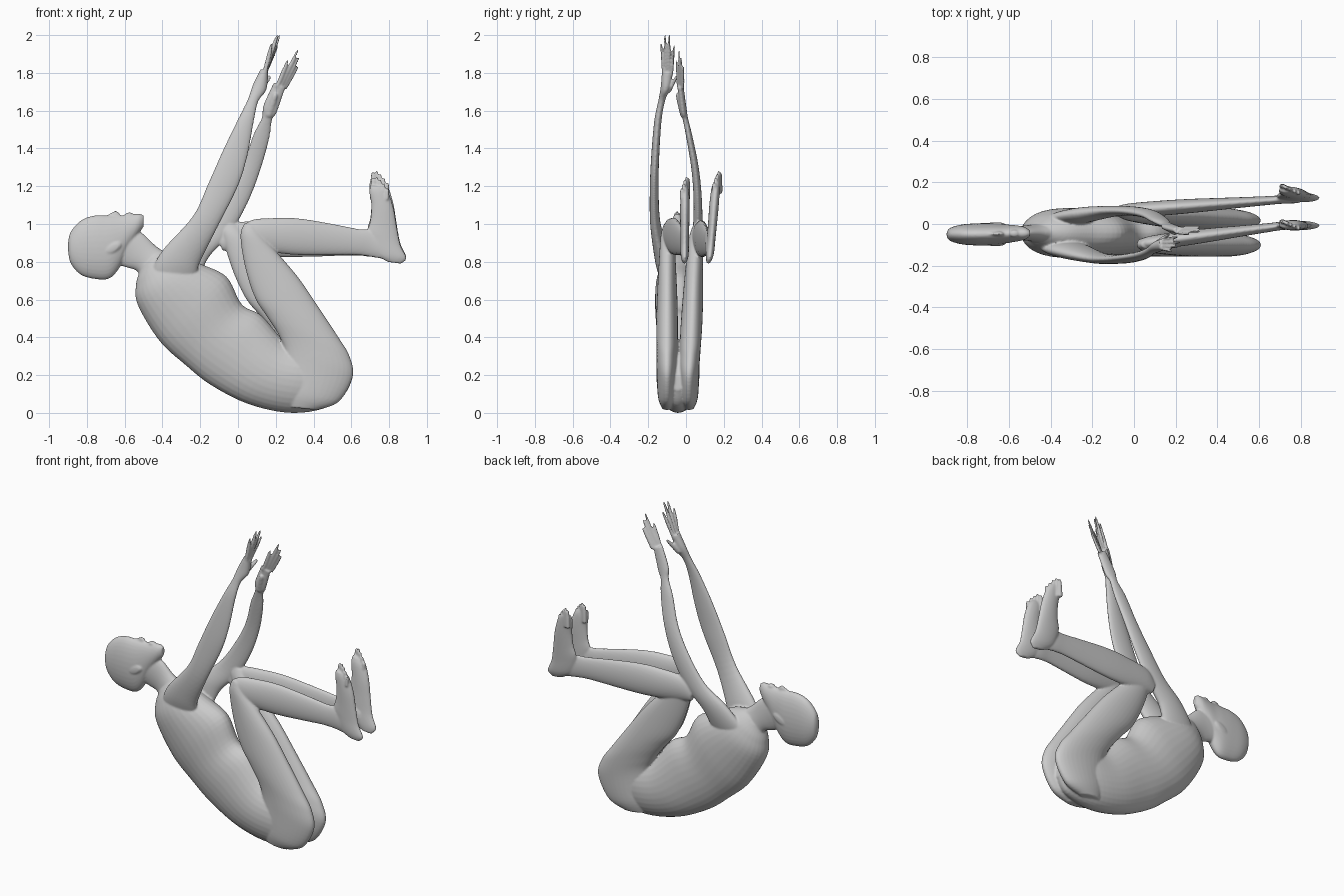
import bpy, bmesh, math
from mathutils import Vector

parts = []


def catmull(p0, p1, p2, p3, t):
    return [0.5 * (2 * b + (c - a) * t + (2 * a - 5 * b + 4 * c - d) * t * t
                   + (3 * b - a - 3 * c + d) * t ** 3) for a, b, c, d in zip(p0, p1, p2, p3)]


def loft(name, st, seg=32, steps=6):
    """Each station: edge point A (x, z), edge point B (x, z), centre y, half width in y."""
    rows = []
    for i in range(len(st) - 1):
        q = [st[max(i - 1, 0)], st[i], st[i + 1], st[min(i + 2, len(st) - 1)]]
        rows += [catmull(*q, k / steps) for k in range(steps)]
    rows.append(list(st[-1]))
    bm = bmesh.new()
    rings = []
    for ax, az, bx, bz, y, w in rows:
        c = Vector(((ax + bx) / 2, y, (az + bz) / 2))
        n = Vector(((ax - bx) / 2, 0, (az - bz) / 2))
        rings.append([bm.verts.new(c + n * math.cos(2 * math.pi * k / seg)
                      + Vector((0, w * math.sin(2 * math.pi * k / seg), 0))) for k in range(seg)])
    for r, s in zip(rings, rings[1:]):
        for k in range(seg):
            bm.faces.new((r[k], r[(k + 1) % seg], s[(k + 1) % seg], s[k]))
    bm.faces.new(rings[0])
    bm.faces.new(rings[-1])
    bmesh.ops.recalc_face_normals(bm, faces=bm.faces)
    me = bpy.data.meshes.new(name)
    bm.to_mesh(me)
    bm.free()
    ob = bpy.data.objects.new(name, me)
    bpy.context.collection.objects.link(ob)
    parts.append(ob)


def digit(name, p, q, r, w):
    """Tapered finger or toe from p to q (x, y, z), radius r in plane, w in y."""
    p, q = Vector(p), Vector(q)
    d = q - p
    n = Vector((-d.z, 0, d.x)).normalized()
    st = []
    for t, s in ((0, 1), (0.35, 1), (0.7, 0.9), (0.92, 0.7), (1, 0.3)):
        c, o = p + d * t, n * r * s
        st.append((c.x + o.x, c.z + o.z, c.x - o.x, c.z - o.z, c.y, w * s))
    loft(name, st, 12, 3)


def ball(name, loc, size, tilt=0):
    bpy.ops.mesh.primitive_uv_sphere_add(segments=24, ring_count=14, radius=1, location=loc,
                                         rotation=(0, tilt, 0))
    ob = bpy.context.object
    ob.name = name
    ob.scale = size
    parts.append(ob)


MID = -0.043

# Torso: back edge, front edge
loft("torso", [
    (-0.52, 0.75, -0.42, 0.86, MID, 0.05), (-0.54, 0.68, -0.31, 0.84, MID, 0.088),
    (-0.53, 0.57, -0.20, 0.79, MID, 0.116), (-0.415, 0.38, -0.06, 0.72, MID, 0.120),
    (-0.28, 0.255, 0.02, 0.575, MID, 0.110), (-0.14, 0.145, 0.125, 0.515, MID, 0.110),
    (0.06, 0.045, 0.25, 0.38, MID, 0.114), (0.28, 0.0, 0.38, 0.34, MID, 0.108),
    (0.47, 0.03, 0.48, 0.30, MID, 0.075), (0.54, 0.12, 0.54, 0.20, MID, 0.03)])

# Neck and head
loft("neck", [
    (-0.66, 0.79, -0.57, 0.98, MID, 0.035), (-0.59, 0.77, -0.505, 0.95, MID, 0.034),
    (-0.53, 0.745, -0.43, 0.88, MID, 0.042), (-0.50, 0.66, -0.35, 0.83, MID, 0.065)])
loft("head", [
    (-0.90, 0.90, -0.90, 0.86, -0.05, 0.008), (-0.885, 0.96, -0.885, 0.79, -0.05, 0.03),
    (-0.83, 1.02, -0.83, 0.73, -0.05, 0.047), (-0.76, 1.045, -0.75, 0.708, -0.05, 0.053),
    (-0.69, 1.045, -0.68, 0.712, -0.049, 0.053), (-0.63, 1.045, -0.63, 0.765, -0.048, 0.047),
    (-0.57, 1.05, -0.59, 0.85, -0.046, 0.041), (-0.525, 1.055, -0.535, 0.935, -0.045, 0.032),
    (-0.50, 1.045, -0.50, 0.985, -0.045, 0.015)])
loft("nose", [
    (-0.72, 1.035, -0.72, 1.0, -0.047, 0.006), (-0.68, 1.056, -0.68, 1.0, -0.047, 0.008),
    (-0.645, 1.07, -0.64, 1.0, -0.047, 0.012), (-0.625, 1.053, -0.62, 1.0, -0.047, 0.007)], 16, 4)
ball("lips", (-0.575, -0.046, 1.046), (0.025, 0.018, 0.015))
for s in (-1, 1):
    ball("ear", (-0.665, -0.049 + s * 0.049, 0.872), (0.05, 0.008, 0.024), -0.5)

# Arms: outer edge, inner edge
loft("near_arm", [
    (-0.42, 0.66, -0.26, 0.66, -0.10, 0.02), (-0.45, 0.75, -0.22, 0.73, -0.112, 0.036),
    (-0.40, 0.86, -0.20, 0.80, -0.128, 0.040), (-0.24, 1.04, -0.11, 0.98, -0.163, 0.027),
    (-0.16, 1.21, 0.0, 1.20, -0.168, 0.023), (-0.08, 1.39, 0.05, 1.36, -0.162, 0.021),
    (0.0, 1.555, 0.085, 1.55, -0.148, 0.019), (0.052, 1.66, 0.108, 1.65, -0.128, 0.018),
    (0.08, 1.74, 0.15, 1.71, -0.108, 0.026), (0.12, 1.82, 0.16, 1.80, -0.098, 0.029)])
loft("far_arm", [
    (-0.40, 0.66, -0.24, 0.66, 0.015, 0.02), (-0.42, 0.75, -0.20, 0.73, 0.027, 0.034),
    (-0.32, 0.88, -0.15, 0.83, 0.045, 0.036), (-0.18, 0.99, -0.04, 0.95, 0.061, 0.026),
    (-0.07, 1.14, 0.055, 1.12, 0.062, 0.022), (0.02, 1.3, 0.12, 1.29, 0.048, 0.020),
    (0.08, 1.47, 0.165, 1.45, 0.018, 0.017), (0.125, 1.56, 0.18, 1.55, -0.003, 0.015),
    (0.135, 1.63, 0.205, 1.59, -0.015, 0.018), (0.19, 1.75, 0.25, 1.72, -0.03, 0.016)])

# Fingers and thumbs
for k, (dx, dy, top) in enumerate([(0.18, -0.132, 1.96), (0.21, -0.112, 2.005),
                                   (0.222, -0.088, 2.005), (0.21, -0.062, 1.95)]):
    digit("near_finger", (0.138, -0.120 + k * 0.015, 1.79), (dx, dy, top), 0.013, 0.0065)
digit("near_thumb", (0.11, -0.09, 1.70), (0.17, -0.048, 1.785), 0.016, 0.009)
for k, (tx, tz) in enumerate([(0.265, 1.87), (0.318, 1.922), (0.322, 1.88), (0.318, 1.835)]):
    digit("far_finger", (0.205 + k * 0.014, -0.042 + k * 0.009, 1.725 - k * 0.003),
          (tx, -0.050 + k * 0.012, tz), 0.011, 0.0065)
digit("far_thumb", (0.16, -0.02, 1.57), (0.20, -0.05, 1.69), 0.016, 0.009)


def leg(side, thigh_y, knee_y, ankle_y, toe_y, knee_dx, dz):
    # Buttock and thigh: front edge, back edge
    th = [(0.28, 0.03, 0.42, 0.015, 0.025), (0.25, 0.12, 0.535, 0.06, 0.048),
          (0.25, 0.30, 0.608, 0.19, 0.055), (0.22, 0.40, 0.59, 0.30, 0.056),
          (0.15, 0.51, 0.53, 0.40, 0.057), (0.09, 0.60, 0.43, 0.55, 0.055),
          (0.045, 0.72, 0.32, 0.71, 0.049), (0.015, 0.85, 0.21, 0.84, 0.042),
          (0.005, 0.95, 0.13, 0.93, 0.035), (0.025, 1.005, 0.09, 0.99, 0.02)]
    st = []
    for k, (a, b, c, d, w) in enumerate(th):
        t = max(0, k - 2) / 7
        o = knee_dx * t
        st.append((a + o, b, c + o * 0.8, d, thigh_y + (knee_y - thigh_y) * t, w))
    loft(side + "_thigh", st)
    # Shin: top edge, bottom edge
    sh = [(0.005, 0.96, 0.02, 0.88, 0.022), (0.06, 1.02, 0.09, 0.865, 0.034),
          (0.20, 1.032, 0.21, 0.845, 0.036), (0.33, 1.028, 0.33, 0.835, 0.034),
          (0.50, 1.0, 0.50, 0.835, 0.027), (0.63, 0.975, 0.63, 0.835, 0.022),
          (0.71, 0.965, 0.71, 0.825, 0.020), (0.79, 0.92, 0.79, 0.81, 0.018)]
    st = []
    for a, b, c, d, w in sh:
        t = min(1, a / 0.72)
        o = knee_dx * (1 - t)
        st.append((a + o, b + dz * (1 - t), c + o, d + dz * (1 - t),
                   knee_y + (ankle_y - knee_y) * t, w))
    loft(side + "_shin", st)
    # Foot: instep edge, sole edge
    ft = [(0.79, 0.80, 0.865, 0.79, 0.01), (0.72, 0.85, 0.892, 0.82, 0.021),
          (0.685, 0.95, 0.86, 0.89, 0.023), (0.70, 1.02, 0.842, 0.98, 0.024),
          (0.705, 1.10, 0.825, 1.08, 0.025), (0.695, 1.17, 0.80, 1.16, 0.022),
          (0.70, 1.205, 0.775, 1.195, 0.014)]
    top = 0.03 if side == "far" else 0
    st = [(a, b + top * k / 6, c, d + top * k / 6, ankle_y + (toe_y - ankle_y) * k / 6, w)
          for k, (a, b, c, d, w) in enumerate(ft)]
    loft(side + "_foot", st)
    # Toes
    for k in range(5):
        x = 0.712 + k * 0.019
        h = (1.245, 1.252, 1.235, 1.215, 1.19)[k]
        y = toe_y + (k - 2) * -0.008
        digit(side + "_toe", (x, y, 1.13 + top), (x + 0.004, y, h + top),
              0.015 if k == 0 else 0.010, 0.012)


leg("near", -0.101, -0.098, -0.008, -0.005, 0.01, 0.0)
leg("far", 0.016, 0.06, 0.118, 0.165, -0.105, -0.02)

# Fuse all parts into one smooth body
bpy.ops.object.select_all(action='DESELECT')
for ob in parts:
    ob.select_set(True)
body = parts[0]
bpy.context.view_layer.objects.active = body
bpy.ops.object.join()
body.name = "body"
rm = body.modifiers.new("fuse", 'REMESH')
rm.mode = 'VOXEL'
rm.voxel_size = 0.0061
rm.use_smooth_shade = True
sm = body.modifiers.new("soften", 'SMOOTH')
sm.factor = 0.5
sm.iterations = 3
for m in ("fuse", "soften"):
    bpy.ops.object.modifier_apply(modifier=m)
bpy.ops.object.shade_smooth()
